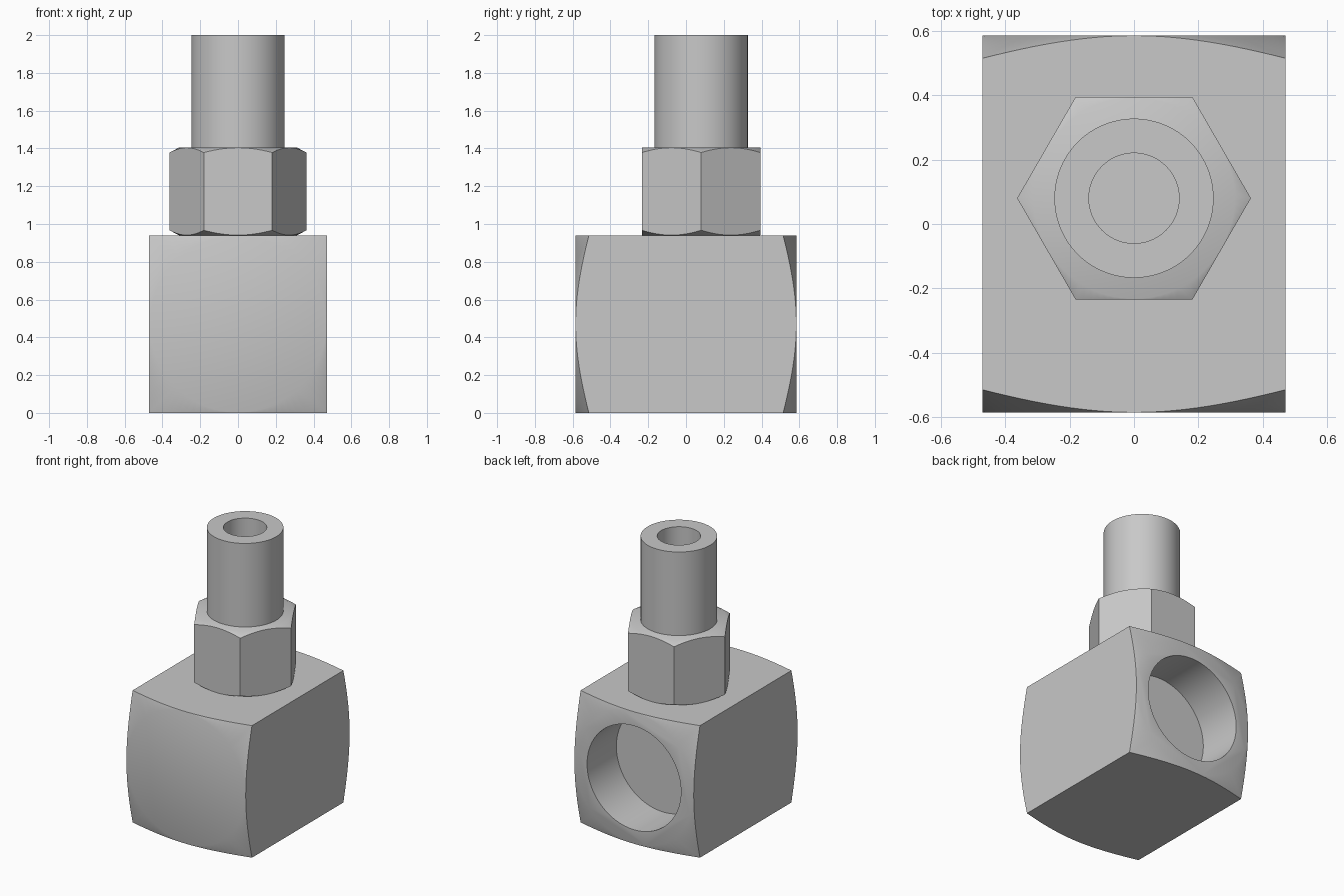
import bpy, bmesh, math
from mathutils import Matrix

cube = bpy.data.objects.get("Cube")
if cube:
    bpy.data.objects.remove(cube, do_unlink=True)

STEM_Y = 0.08                      # stem axis offset towards the back
BLOCK_H, HALF_W, HALF_L = 0.94, 0.47, 0.585
HEX_TOP, APOTHEM = 1.405, 0.314

steel = bpy.data.materials.new("grey steel")
steel.use_nodes = True
grey = (0.58, 0.58, 0.58, 1)
steel.diffuse_color = grey
steel.node_tree.nodes["Principled BSDF"].inputs["Base Color"].default_value = grey


def make(name, bm):
    bmesh.ops.recalc_face_normals(bm, faces=bm.faces)
    mesh = bpy.data.meshes.new(name)
    bm.to_mesh(mesh)
    bm.free()
    mesh.materials.append(steel)
    obj = bpy.data.objects.new(name, mesh)
    bpy.context.collection.objects.link(obj)
    return obj


def lathe(name, profile, matrix, steps=96):
    """Revolve (radius, height) points, starting and ending on the axis."""
    bm = bmesh.new()
    verts = [bm.verts.new((r, 0, h)) for r, h in profile]
    edges = [bm.edges.new(pair) for pair in zip(verts, verts[1:])]
    bmesh.ops.spin(bm, geom=verts + edges, axis=(0, 0, 1), cent=(0, 0, 0),
                   angle=math.tau, steps=steps, use_duplicate=False)
    bmesh.ops.remove_doubles(bm, verts=bm.verts, dist=1e-5)
    bmesh.ops.dissolve_limit(bm, angle_limit=0.001, verts=bm.verts, edges=bm.edges)
    bm.transform(matrix)
    return make(name, bm)


def prism(name, sides, radius, height, matrix):
    bm = bmesh.new()
    bmesh.ops.create_cone(bm, cap_ends=True, segments=sides, radius1=radius,
                          radius2=radius, depth=height, matrix=matrix)
    return make(name, bm)


def cut(obj, tool, operation):
    """Apply a boolean and discard the tool."""
    mod = obj.modifiers.new("cut", "BOOLEAN")
    mod.operation, mod.object, mod.solver = operation, tool, "EXACT"
    dg = bpy.context.evaluated_depsgraph_get()
    obj.modifiers.active = mod
    mesh = bpy.data.meshes.new_from_object(obj.evaluated_get(dg))
    obj.modifiers.clear()
    obj.data = mesh
    bpy.data.objects.remove(tool, do_unlink=True)


def chamfer_profile(flat_r, half, drop_slope, outer=1.0):
    """Solid disc with conical edges on both ends."""
    edge = half - (outer - flat_r) * drop_slope
    return [(0, -half), (flat_r, -half), (outer, -edge),
            (outer, edge), (flat_r, half), (0, half)]


# Body block with conically turned ends and a blind socket in the back
bm = bmesh.new()
bmesh.ops.create_cube(bm, size=1, matrix=Matrix.Translation((0, 0, BLOCK_H / 2))
                      @ Matrix.Diagonal((2 * HALF_W, 2 * HALF_L + 0.1, BLOCK_H, 1)))
body = make("body_block", bm)
along_y = Matrix.Translation((0, 0, BLOCK_H / 2)) @ Matrix.Rotation(math.pi / 2, 4, "X")
cut(body, lathe("end_turning", chamfer_profile(0.468, HALF_L, 0.36), along_y), "INTERSECT")
socket = prism("socket_cutter", 96, 0.37, 0.66,
               Matrix.Translation((0, HALF_L, BLOCK_H / 2)) @ Matrix.Rotation(math.pi / 2, 4, "X"))
cut(body, socket, "DIFFERENCE")

# Hex nut with chamfered corners top and bottom
nut_h = HEX_TOP - BLOCK_H
nut_at = Matrix.Translation((0, STEM_Y, (HEX_TOP + BLOCK_H) / 2))
nut = prism("hex_nut", 6, APOTHEM / math.cos(math.pi / 6), nut_h + 0.1,
            nut_at @ Matrix.Rotation(math.pi / 6, 4, "Z"))
# Put the hexagon corners on the x axis
corner = max(nut.data.vertices, key=lambda v: v.co.x).co
turn = math.atan2(corner.y - STEM_Y, corner.x)
nut.data.transform(nut_at @ Matrix.Rotation(-turn, 4, "Z") @ nut_at.inverted())
cut(nut, lathe("nut_turning", chamfer_profile(0.312, nut_h / 2, 0.53, 0.45), nut_at), "INTERSECT")

# Tube with an open bore
tube = lathe("tube", [(0, HEX_TOP - 0.02), (0.247, HEX_TOP - 0.02), (0.247, 2), (0.14, 2),
                      (0.14, HEX_TOP + 0.002), (0, HEX_TOP + 0.002)],
             Matrix.Translation((0, STEM_Y, 0)))

# Smooth curved faces, keep machined edges sharp
bpy.ops.object.select_all(action="DESELECT")
for part in (body, nut, tube):
    part.select_set(True)
bpy.context.view_layer.objects.active = body
bpy.ops.object.shade_smooth_by_angle(angle=math.radians(35))
